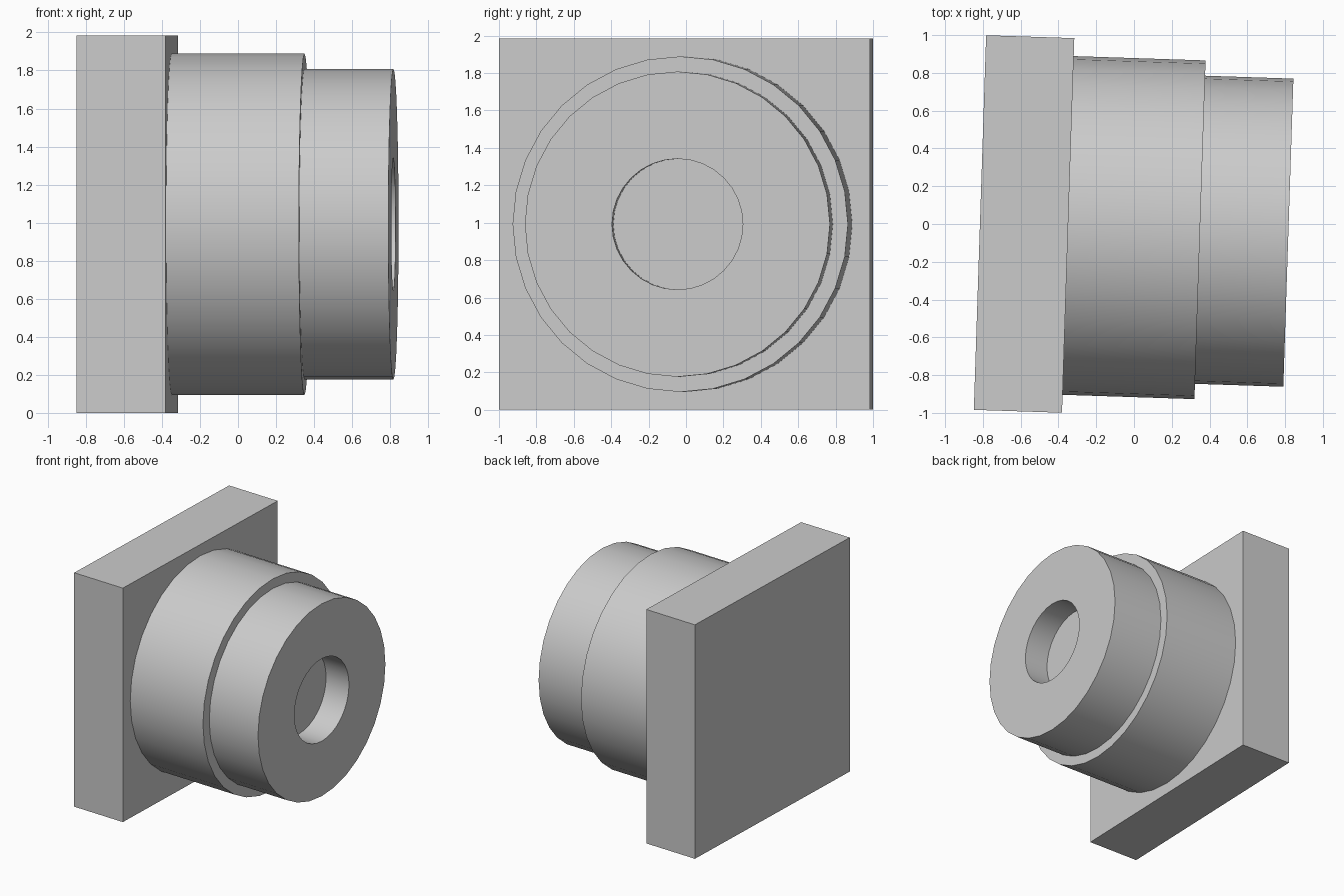
import bpy
import bmesh
import math
from mathutils import Matrix

cube = bpy.data.objects.get("Cube")
if cube:
    bpy.data.objects.remove(cube, do_unlink=True)

grey = bpy.data.materials.new("plain grey")
grey.use_nodes = True
grey.diffuse_color = (0.6, 0.6, 0.6, 1)
grey.node_tree.nodes["Principled BSDF"].inputs["Base Color"].default_value = (0.6, 0.6, 0.6, 1)

SIDE = 1.984
THICK = 0.467
SEGMENTS = 32
# The whole part is turned slightly about the vertical
PLACE = Matrix.Translation((-0.582, 0, SIDE / 2)) @ Matrix.Rotation(math.radians(-1.88), 4, "Z")


def add_object(name, bm):
    bmesh.ops.recalc_face_normals(bm, faces=bm.faces)
    mesh = bpy.data.meshes.new(name)
    bm.to_mesh(mesh)
    bm.free()
    mesh.materials.append(grey)
    obj = bpy.data.objects.new(name, mesh)
    obj.matrix_world = PLACE
    bpy.context.collection.objects.link(obj)
    return obj


def lathe(name, profile):
    """Turn a list of (distance along x, radius) around the x axis."""
    bm = bmesh.new()
    verts = [bm.verts.new((x, 0, r)) for x, r in profile]
    edges = [bm.edges.new(pair) for pair in zip(verts, verts[1:])]
    bmesh.ops.spin(bm, geom=verts + edges, cent=(0, 0, 0), axis=(1, 0, 0),
                   angle=math.tau, steps=SEGMENTS, use_merge=True)
    bmesh.ops.remove_doubles(bm, verts=bm.verts, dist=0.0001)
    obj = add_object(name, bm)
    bpy.ops.object.select_all(action="DESELECT")
    obj.select_set(True)
    bpy.context.view_layer.objects.active = obj
    bpy.ops.object.shade_smooth_by_angle(angle=math.radians(30))
    return obj


# Square mounting plate
bm = bmesh.new()
bmesh.ops.create_cube(bm, size=1)
bmesh.ops.scale(bm, vec=(THICK, SIDE, SIDE), verts=bm.verts)
add_object("mounting_plate", bm)

# Wide barrel against the plate, then the narrower collar with a blind bore
face, step, end = THICK / 2, 0.932, 1.4
outer, inner, bore = 0.897, 0.816, 0.35
lathe("wide_barrel", [(face, outer), (step, outer), (step, inner)])
lathe("bored_collar", [(step, inner), (end, inner), (end, bore),
                       (end - 0.22, bore), (end - 0.22, 0)])
